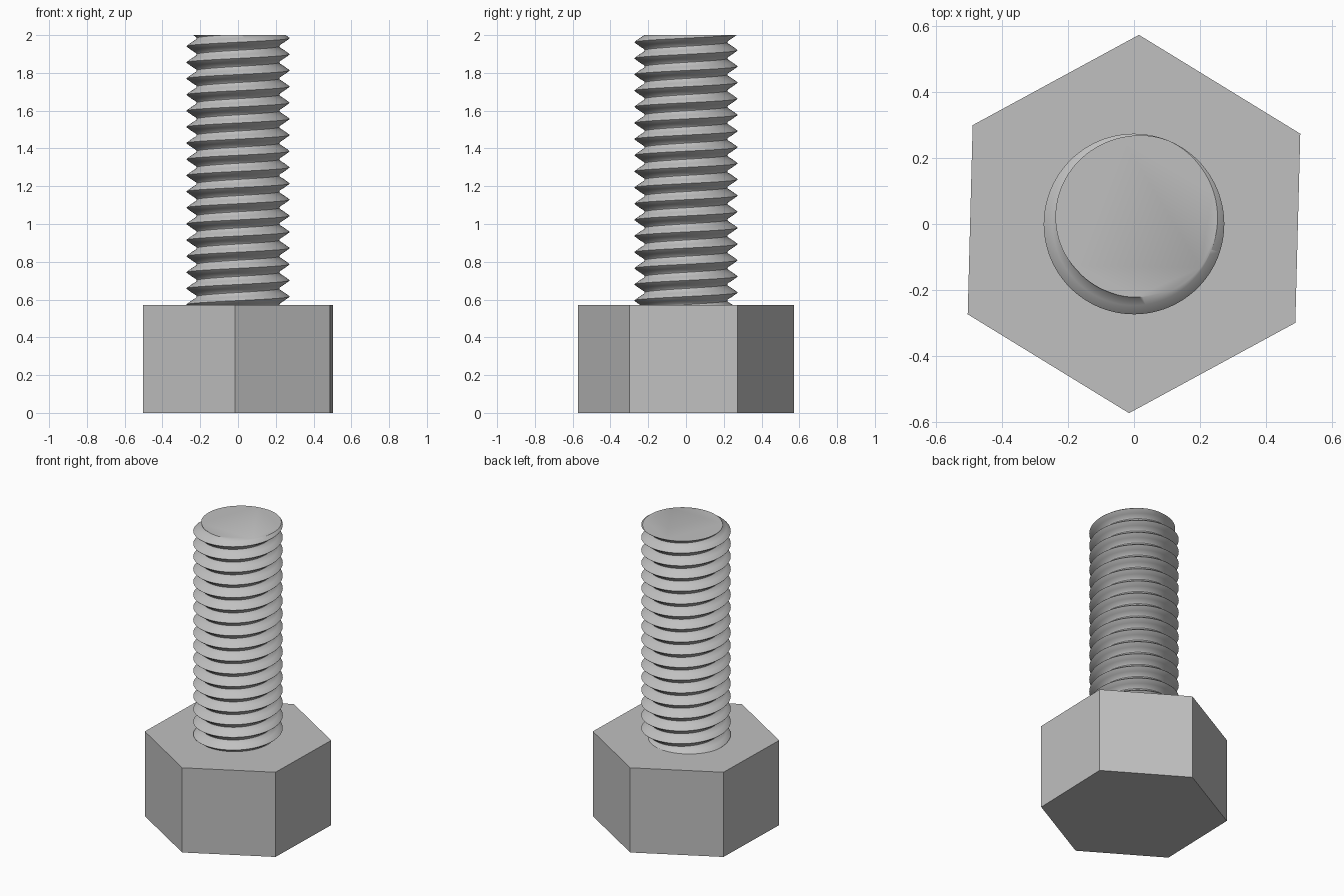
import bpy, bmesh, math

cube = bpy.data.objects.get("Cube")
if cube:
    bpy.data.objects.remove(cube, do_unlink=True)

# Plain steel grey
steel = bpy.data.materials.new("steel_grey")
steel.use_nodes = True
colour = (0.53, 0.53, 0.53, 1)
steel.diffuse_color = colour
steel.node_tree.nodes["Principled BSDF"].inputs["Base Color"].default_value = colour

HEAD_HEIGHT, HEAD_RADIUS = 0.57, 0.572
TOP, PITCH, SEGMENTS = 2.0, 0.0855, 96


def add_object(name, bm):
    bmesh.ops.recalc_face_normals(bm, faces=bm.faces)
    mesh = bpy.data.meshes.new(name)
    bm.to_mesh(mesh)
    bm.free()
    mesh.materials.append(steel)
    obj = bpy.data.objects.new(name, mesh)
    bpy.context.collection.objects.link(obj)
    return obj


# Hexagonal head, turned slightly about its axis
bm = bmesh.new()
corners = [math.radians(28.5 + 60 * i) for i in range(6)]
base = bm.faces.new([bm.verts.new((HEAD_RADIUS * math.cos(a), HEAD_RADIUS * math.sin(a), 0))
                     for a in corners])
grown = bmesh.ops.extrude_face_region(bm, geom=[base], use_keep_orig=True)["geom"]
bmesh.ops.translate(bm, vec=(0, 0, HEAD_HEIGHT),
                    verts=[v for v in grown if isinstance(v, bmesh.types.BMVert)])
add_object("hex_head", bm)

# Threaded shank: one right-handed tooth (height fraction, radius) swept as a helix
tooth = [(0, 0.273), (0.03, 0.271), (0.24, 0.246), (0.42, 0.222), (0.5, 0.219),
         (0.58, 0.222), (0.76, 0.246), (0.97, 0.271)]
TURNS = 20
crest_angle = math.radians(68)
start = TOP - (TURNS - 1) * PITCH
profile = [(r, start + (turn + t) * PITCH) for turn in range(TURNS) for t, r in tooth]

bm = bmesh.new()
columns = []
for i in range(SEGMENTS):
    f = i / SEGMENTS
    a = crest_angle + f * math.tau
    columns.append([bm.verts.new((r * math.cos(a), r * math.sin(a), z + f * PITCH))
                    for r, z in profile])
# The last column meets the first one a full tooth higher
columns.append(columns[0][len(tooth):])
for left, right in zip(columns, columns[1:]):
    for j in range(min(len(left), len(right)) - 1):
        bm.faces.new((left[j], right[j], right[j + 1], left[j + 1]))

# Trim both ends flat and cap them
for height, normal in ((TOP, (0, 0, 1)), (HEAD_HEIGHT - 0.05, (0, 0, -1))):
    cut = bmesh.ops.bisect_plane(bm, geom=bm.verts[:] + bm.edges[:] + bm.faces[:],
                                 plane_co=(0, 0, height), plane_no=normal,
                                 clear_outer=True, dist=1e-6)
    rim = [e for e in cut["geom_cut"] if isinstance(e, bmesh.types.BMEdge)]
    bmesh.ops.contextual_create(bm, geom=rim)
shank = add_object("threaded_shank", bm)

# Smooth helix flanks, sharp crest and end rim
bpy.ops.object.select_all(action="DESELECT")
shank.select_set(True)
bpy.context.view_layer.objects.active = shank
bpy.ops.object.shade_smooth_by_angle(angle=math.radians(35))
